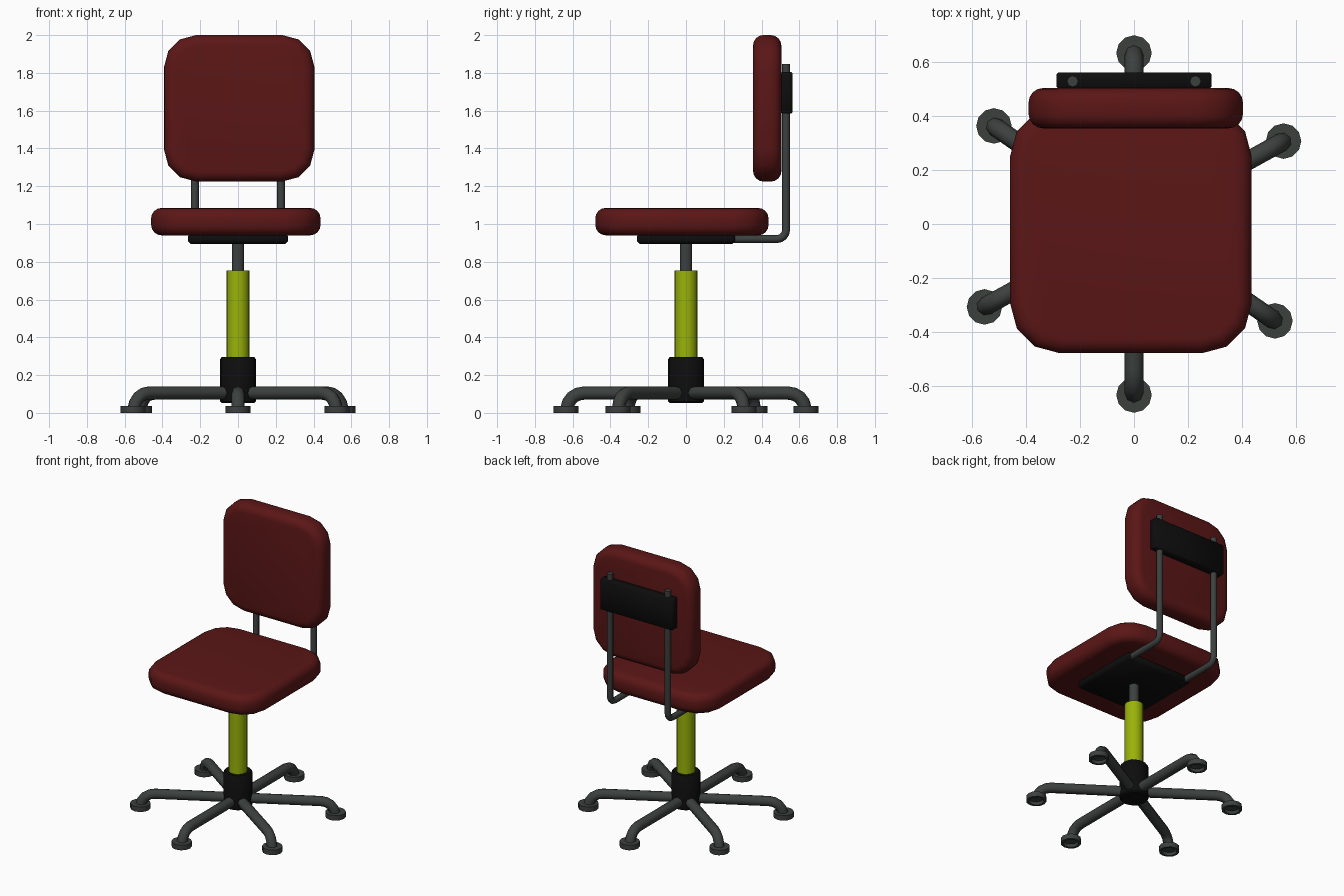
import bpy, bmesh
from math import radians, cos, sin, pi
from mathutils import Vector, Matrix

if "Cube" in bpy.data.objects:
    bpy.data.objects.remove(bpy.data.objects["Cube"])


def material(name, rgb):
    m = bpy.data.materials.new(name)
    m.diffuse_color = (*rgb, 1)
    m.use_nodes = True
    m.node_tree.nodes["Principled BSDF"].inputs["Base Color"].default_value = m.diffuse_color
    return m


RED = material("red fabric", (0.105, 0.008, 0.008))
LIME = material("lime", (0.32, 0.45, 0.003))
BLACK = material("black plastic", (0.004, 0.004, 0.004))
STEEL = material("dark steel", (0.045, 0.052, 0.048))


def finish(ob, mat, angle=50):
    ob.data.materials.append(mat)
    bpy.ops.object.select_all(action='DESELECT')
    ob.select_set(True)
    bpy.context.view_layer.objects.active = ob
    if ob.type != 'MESH':
        bpy.ops.object.convert(target='MESH')
    bpy.ops.object.shade_smooth_by_angle(angle=radians(angle))
    return ob


def box(name, lo, hi, mat, axis=2, corner=0.0, rim=0.01, rim_segments=4):
    """Box with optional rounded corners around one axis, then a rounded rim."""
    lo, hi = Vector(lo), Vector(hi)
    bm = bmesh.new()
    bmesh.ops.create_cube(bm, size=1)
    bmesh.ops.scale(bm, vec=hi - lo, verts=bm.verts)
    bmesh.ops.translate(bm, vec=(lo + hi) / 2, verts=bm.verts)
    if corner:
        edges = [e for e in bm.edges
                 if abs((e.verts[0].co - e.verts[1].co).normalized()[axis]) > 0.9]
        bmesh.ops.bevel(bm, geom=edges, offset=corner, segments=3,
                        profile=0.5, affect='EDGES')
        edges = [e for e in bm.edges
                 if abs((e.verts[0].co - e.verts[1].co).normalized()[axis]) < 0.1]
    else:
        edges = list(bm.edges)
    bmesh.ops.bevel(bm, geom=edges, offset=rim, segments=rim_segments,
                    profile=0.5, affect='EDGES')
    bmesh.ops.recalc_face_normals(bm, faces=bm.faces)
    me = bpy.data.meshes.new(name)
    bm.to_mesh(me)
    bm.free()
    ob = bpy.data.objects.new(name, me)
    bpy.context.collection.objects.link(ob)
    return finish(ob, mat)


def lathe(name, profile, mat, sides, at=(0, 0, 0)):
    """Revolve (radius, z) points around z; open ends at radius 0 are closed."""
    bm = bmesh.new()
    verts = [bm.verts.new((r, 0, z)) for r, z in profile]
    edges = [bm.edges.new(p) for p in zip(verts, verts[1:])]
    bmesh.ops.spin(bm, geom=verts + edges, cent=(0, 0, 0), axis=(0, 0, 1),
                   angle=2 * pi, steps=sides)
    bmesh.ops.remove_doubles(bm, verts=bm.verts, dist=1e-4)
    bmesh.ops.recalc_face_normals(bm, faces=bm.faces)
    me = bpy.data.meshes.new(name)
    bm.to_mesh(me)
    bm.free()
    ob = bpy.data.objects.new(name, me)
    ob.location = at
    bpy.context.collection.objects.link(ob)
    return finish(ob, mat, 40)


def tube(name, points, radius, mat):
    cu = bpy.data.curves.new(name, 'CURVE')
    cu.dimensions = '3D'
    cu.bevel_depth = radius
    cu.bevel_resolution = 2
    cu.use_fill_caps = True
    sp = cu.splines.new('POLY')
    sp.points.add(len(points) - 1)
    for p, co in zip(sp.points, points):
        p.co = (*co, 1)
    ob = bpy.data.objects.new(name, cu)
    bpy.context.collection.objects.link(ob)
    return finish(ob, mat)


# Cushions
box("seat", (-0.46, -0.48, 0.94), (0.437, 0.437, 1.085), RED,
    axis=2, corner=0.185, rim=0.055)
box("backrest", (-0.392, 0.355, 1.225), (0.405, 0.505, 2.0), RED,
    axis=1, corner=0.17, rim=0.055)

# Under-seat plate and backrest bracket
box("seat_plate", (-0.265, -0.26, 0.895), (0.265, 0.26, 0.95), BLACK,
    rim=0.015, rim_segments=1)
box("backrest_bracket", (-0.287, 0.503, 1.585), (0.287, 0.563, 1.805), BLACK,
    rim=0.006, rim_segments=1)

# Bent rods carrying the backrest
for side, x in (("left", -0.228), ("right", 0.228)):
    bend = [(x, 0.48 + 0.05 * sin(a), 0.97 - 0.05 * cos(a))
            for a in (i * pi / 8 for i in range(5))]
    tube(side + "_back_rod", [(x, 0.2, 0.92)] + bend + [(x, 0.53, 1.847)],
         0.021, STEEL)

# Central column
lathe("piston", [(0, 0.7), (0.033, 0.7), (0.033, 0.91), (0, 0.91)], STEEL, 16)
lathe("column_sleeve", [(0, 0.25), (0.06, 0.25), (0.06, 0.753), (0, 0.753)],
      LIME, 20)
lathe("hub", [(0, 0.052), (0.085, 0.052), (0.094, 0.06), (0.094, 0.285),
              (0.085, 0.297), (0, 0.297)], BLACK, 20)

# Six legs with cupped feet
for i, deg in enumerate((29, 90, 145, 209, 270, 325.5), 1):
    d = Vector((cos(radians(deg)), sin(radians(deg)), 0))
    path = [(0.05, 0.105), (0.54, 0.105), (0.573, 0.099), (0.602, 0.082),
            (0.621, 0.056), (0.63, 0.025)]
    tube(f"leg_{i}", [d * r + Vector((0, 0, z)) for r, z in path], 0.035, STEEL)
    lathe(f"foot_{i}", [(0, 0.02), (0.045, 0.02), (0.05, 0), (0.066, 0),
                        (0.066, 0.036), (0, 0.036)], STEEL, 12, at=d * 0.635)
